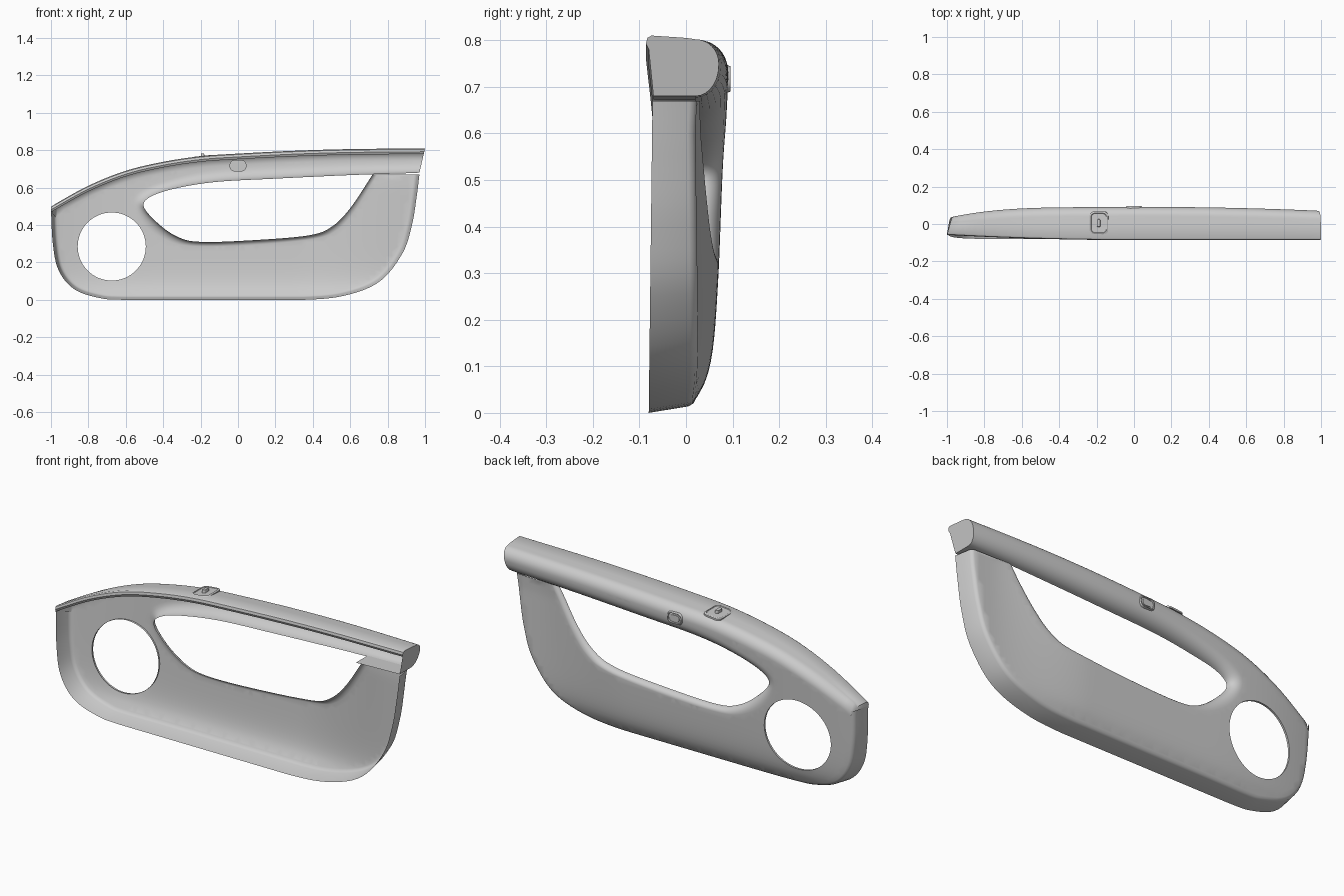
import bpy, bmesh, math
from mathutils import Vector, Matrix
from mathutils.geometry import delaunay_2d_cdt

if "Cube" in bpy.data.objects:
    bpy.data.objects.remove(bpy.data.objects["Cube"])


def spline(pts, n):
    """Catmull-Rom through points of any dimension."""
    p = [tuple(2 * a - b for a, b in zip(pts[0], pts[1]))] + list(pts)
    p.append(tuple(2 * a - b for a, b in zip(pts[-1], pts[-2])))
    out = []
    for i in range(1, len(p) - 2):
        for k in range(n):
            t = k / n
            out.append(tuple(
                0.5 * (2 * b + (c - a) * t + (2 * a - 5 * b + 4 * c - d) * t * t
                       + (3 * b - a - 3 * c + d) * t ** 3)
                for a, b, c, d in zip(p[i - 1], p[i], p[i + 1], p[i + 2])))
    return out + [tuple(pts[-1])]


def face_y(x, z):
    """Bulge of the visible panel face."""
    y = 0.055 + 0.05 * z - 0.065 * math.exp(-z / 0.05)
    if x < -0.3:
        y -= 0.045 * ((-x - 0.3) / 0.7) ** 3
    if z > 0.7:
        y -= 0.022 * max(0, x) ** 2
    else:
        t = min(1, max(0, (x - 0.3) / 0.55))
        y -= 0.065 * t * t * (3 - 2 * t) * min(1, 0.4 + z)
    return y


def place(x, y, z):
    """Slants the right-hand end of the armrest."""
    if x > 0.9 and z > 0.672:
        x -= 0.23 * (0.81 - z) * (x - 0.9) / 0.1
    return Vector((x, y, z))


def inside(x, z, poly):
    hit = False
    for (x1, z1), (x2, z2) in zip(poly, poly[1:] + poly[:1]):
        if (z1 > z) != (z2 > z) and x < x1 + (z - z1) * (x2 - x1) / (z2 - z1):
            hit = not hit
    return hit


def finish(bm, name, angle=40):
    me = bpy.data.meshes.new(name)
    bmesh.ops.recalc_face_normals(bm, faces=bm.faces[:])
    bm.to_mesh(me)
    bm.free()
    ob = bpy.data.objects.new(name, me)
    bpy.context.collection.objects.link(ob)
    bpy.ops.object.select_all(action='DESELECT')
    ob.select_set(True)
    bpy.context.view_layer.objects.active = ob
    bpy.ops.object.shade_smooth_by_angle(angle=math.radians(angle))
    return ob


def loft(bm, rows, close=False):
    grid = [[bm.verts.new(place(*p)) for p in r] for r in rows]
    pairs = list(zip(grid, grid[1:])) + ([(grid[-1], grid[0])] if close else [])
    for a, b in pairs:
        for i in range(len(a) - 1):
            bm.faces.new((a[i], a[i + 1], b[i + 1], b[i]))


def polygon(bm, pts):
    bm.faces.new([bm.verts.new(place(*p)) for p in pts])


bm = bmesh.new()

# Edge skirt: right end, along the bottom, up the left end
edge = spline([(.97, .67), (.955, .55), (.93, .4), (.88, .25), (.76, .1), (.58, .025),
               (.35, 0), (-.1, 0), (-.6, 0), (-.75, .012), (-.88, .06), (-.96, .16),
               (-.99, .3), (-1, .48)], 6)
edge = [(x, max(0, z)) for x, z in edge]
skirt, inner = [], []
for i, (x, z) in enumerate(edge):
    a, b = edge[max(0, i - 1)], edge[min(len(edge) - 1, i + 1)]
    d = Vector((b[0] - a[0], b[1] - a[1])).normalized()
    nx, nz = d.y, -d.x
    if i in (0, len(edge) - 1):
        nx, nz = math.copysign(1, nx), 0
    back = -0.08 + 0.012 * z + (0.02 * max(0, -x - 0.8) / 0.2) * min(1, z / 0.4)
    q = (x + nx * .03, z + nz * .03)
    inner.append(q)
    fy = face_y(*q)
    skirt.append([(x, back, z), (x + nx * .014, fy - .016, z + nz * .014),
                  (x + nx * .02, fy - .005, z + nz * .02), (q[0], fy, q[1])])
loft(bm, skirt)

# Armrest top: lip, flat top and rounded shoulder
top = spline([(-1, .5), (-.8, .61), (-.6, .69), (-.4, .738), (-.2, .768), (0, .782),
              (.3, .797), (.6, .806), (1, .81)], 6)
roll, shoulder = [], []
for x, zt in top:
    f = face_y(x, zt - .06)
    lip = -.086 + .028 * max(0, -x) ** 2
    sec = [(lip + .006, -.03), (lip, -.018), (lip + .003, -.005), (lip + .012, 0), (0, -.005)]
    r = min(.05, f * .9)
    for k in range(9):
        t = math.pi / 2 * k / 8
        sec.append((f - r + r * math.sin(t), -.06 + .052 * math.cos(t)))
    roll.append([(x + (.025 * (y - lip) / (f - lip) if x == -1 else 0), y, zt + dz)
                 for y, dz in sec])
    shoulder.append((roll[-1][-1][0], roll[-1][-1][2]))
loft(bm, roll)
polygon(bm, roll[0])

# Rolled border of the grab opening: x, z of opening, x, z of outer line, depth
grab = spline([(1, .68, 1, .745, .05), (.6, .667, .6, .735, .065), (.2, .648, .2, .718, .07),
               (-.1, .632, -.1, .698, .07), (-.3, .603, -.3, .662, .065),
               (-.45, .56, -.5, .595, .05), (-.505, .505, -.56, .52, .045),
               (-.44, .42, -.5, .40, .04), (-.33, .34, -.36, .31, .035),
               (-.2, .31, -.2, .285, .03), (.1, .32, .1, .295, .03),
               (.38, .345, .4, .325, .03), (.5, .39, .525, .37, .025),
               (.6, .49, .625, .475, .02), (.72, .67, .745, .67, .02)], 8)
curl = []
for xi, zi, xo, zo, dep in grab:
    f = face_y(xo, zo)
    curl.append([(xo + (xi - xo) * math.sin(t), f - dep * (1 - math.cos(t)),
                  zo + (zi - zo) * math.sin(t))
                 for t in (math.pi / 2 * k / 7 for k in range(8))])
loft(bm, curl)

# Closed end and underside of the armrest
polygon(bm, roll[-1] + curl[0] + [(1, -.07, .68)])
polygon(bm, [(.72, .025, .673), (1, .02, .68), (1, -.07, .68), (.72, -.07, .673)])

# Panel face with the round speaker opening
border = inner + shoulder + [(g[2], g[3]) for g in grab]
N = 64
ring = [(-.675 + .182 * math.cos(2 * math.pi * k / N), .285 + .182 * math.sin(2 * math.pi * k / N))
        for k in range(N)]
nb = len(border)
edges = [(i, (i + 1) % nb) for i in range(nb)]
edges += [(nb + i, nb + (i + 1) % N) for i in range(N)]
pts = border + ring
for i in range(66):
    for j in range(32):
        x, z = -.98 + i * .03, .035 + j * .025
        if (inside(x, z, border) and not inside(x, z, ring)
                and min(math.hypot(x - a, z - b) for a, b in border + ring) > .01):
            pts.append((x, z))
res = delaunay_2d_cdt([Vector(p) for p in pts], edges, [], 0, 1e-6)
vs = [bm.verts.new(place(p.x, face_y(p.x, p.y), p.y)) for p in res[0]]
for f in res[2]:
    cx, cz = (sum(res[0][i][k] for i in f) / len(f) for k in (0, 1))
    if inside(cx, cz, border) and not inside(cx, cz, ring):
        bm.faces.new([vs[i] for i in f])
loft(bm, [[(x, face_y(x, z), z), (x, face_y(x, z) - .01, z)] for x, z in ring], True)
bmesh.ops.delete(bm, geom=[v for v in bm.verts if not v.link_faces], context='VERTS')
bmesh.ops.remove_doubles(bm, verts=bm.verts[:], dist=1e-4)
finish(bm, "door_panel", 35)


def plate(name, w, h, r, thick, mat, rim=0, dish=0):
    """Rounded plate along local z, with an optional sunken middle."""
    bm = bmesh.new()
    pts = []
    for q, (sx, sy) in enumerate([(1, 1), (-1, 1), (-1, -1), (1, -1)]):
        for k in range(6):
            t = math.pi / 2 * (q + k / 5)
            pts.append((sx * (w / 2 - r) + r * math.cos(t), sy * (h / 2 - r) + r * math.sin(t)))
    levels = [(0, 1), (thick * .7, 1), (thick, 1 - .1)]
    if rim:
        levels += [(thick, 1 - rim), (thick - dish, 1 - rim - .04)]
    rows = [[bm.verts.new((x * s, y * s, z)) for x, y in pts] for z, s in levels]
    for a, b in zip(rows, rows[1:]):
        for i in range(len(a)):
            j = (i + 1) % len(a)
            bm.faces.new((a[i], a[j], b[j], b[i]))
    bm.faces.new(rows[-1])
    bm.faces.new(rows[0][::-1])
    bm.transform(mat)
    return finish(bm, name, 30)


# Small release button on the rounded side of the armrest
side = Matrix.Translation((0, .07, .717)) @ Matrix.Rotation(math.radians(-90), 4, 'X')
plate("button_bezel", .09, .06, .025, .026, side, .2, .008)
plate("button", .055, .034, .014, .023, side)

# Switch plate and toggle on top of the armrest
deck = Matrix.Translation((-.187, .005, .758)) @ Matrix.Rotation(math.radians(-6), 4, 'Y')
plate("switch_plate", .1, .125, .025, .012, deck, .15, .003)
plate("switch_toggle", .018, .042, .008, .024, deck)
